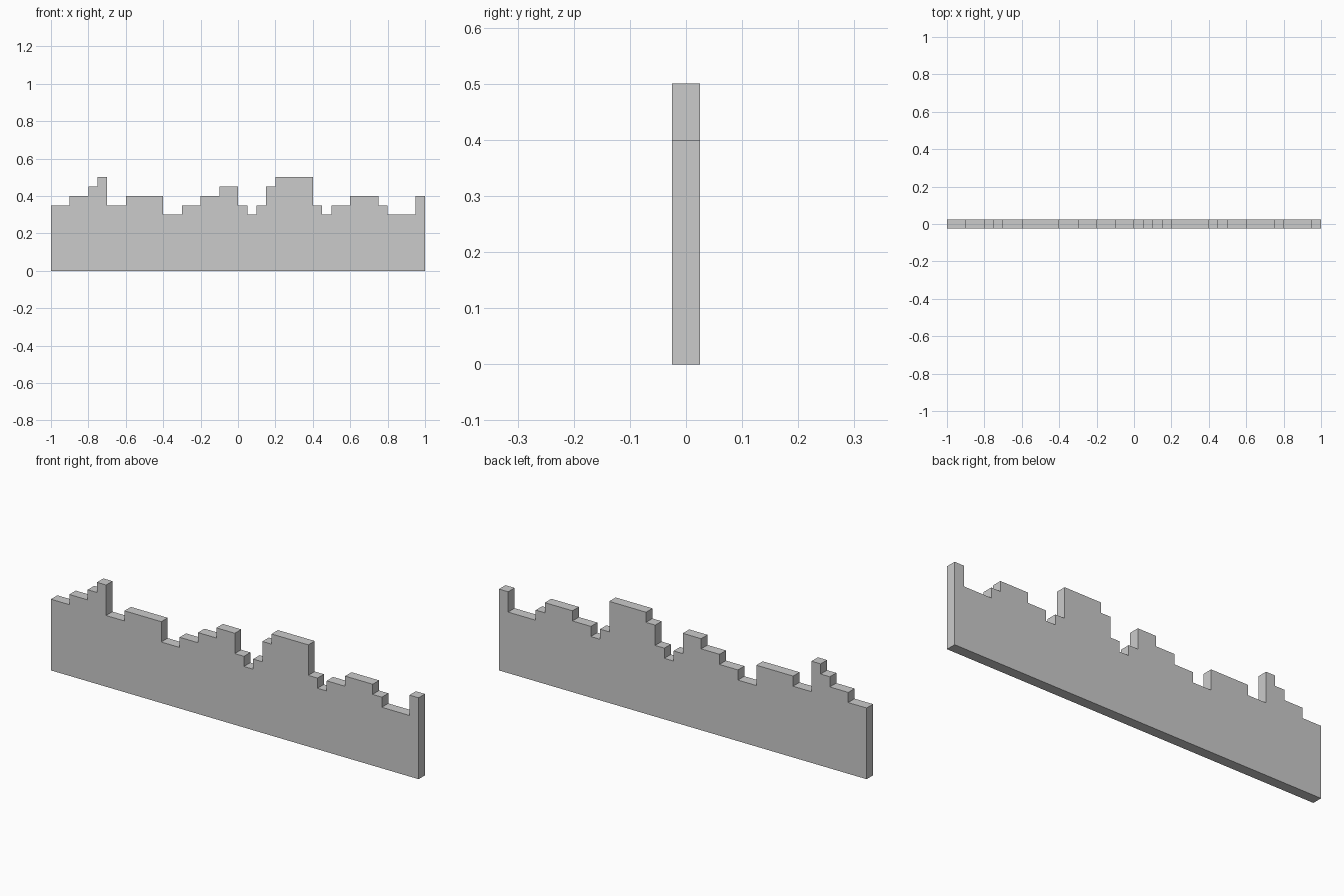
import bpy, bmesh

if "Cube" in bpy.data.objects:
    bpy.data.objects.remove(bpy.data.objects["Cube"])

# Skyline steps: (right edge x, height)
STEPS = [(-0.9, .35), (-0.8, .4), (-0.75, .45), (-0.7, .5), (-0.6, .35), (-0.4, .4),
         (-0.3, .3), (-0.2, .35), (-0.1, .4), (0, .45), (0.05, .35), (0.1, .3),
         (0.15, .35), (0.2, .45), (0.4, .5), (0.45, .35), (0.5, .3), (0.6, .35),
         (0.75, .4), (0.8, .35), (0.95, .3), (1, .4)]
THICKNESS = 0.05

# Stepped outline, starting and ending on the ground
outline = [(-1, 0)]
left = -1
for right, height in STEPS:
    outline += [(left, height), (right, height)]
    left = right
outline.append((1, 0))

# Extrude the outline into a thin wall
bm = bmesh.new()
front = bm.faces.new([bm.verts.new((x, -THICKNESS / 2, z)) for x, z in outline])
extruded = bmesh.ops.extrude_face_region(bm, geom=[front], use_keep_orig=True)
back_verts = [g for g in extruded["geom"] if isinstance(g, bmesh.types.BMVert)]
bmesh.ops.translate(bm, verts=back_verts, vec=(0, THICKNESS, 0))
bmesh.ops.recalc_face_normals(bm, faces=bm.faces)

mesh = bpy.data.meshes.new("stepped_wall")
bm.to_mesh(mesh)
bm.free()
bpy.context.collection.objects.link(bpy.data.objects.new("stepped_wall", mesh))
